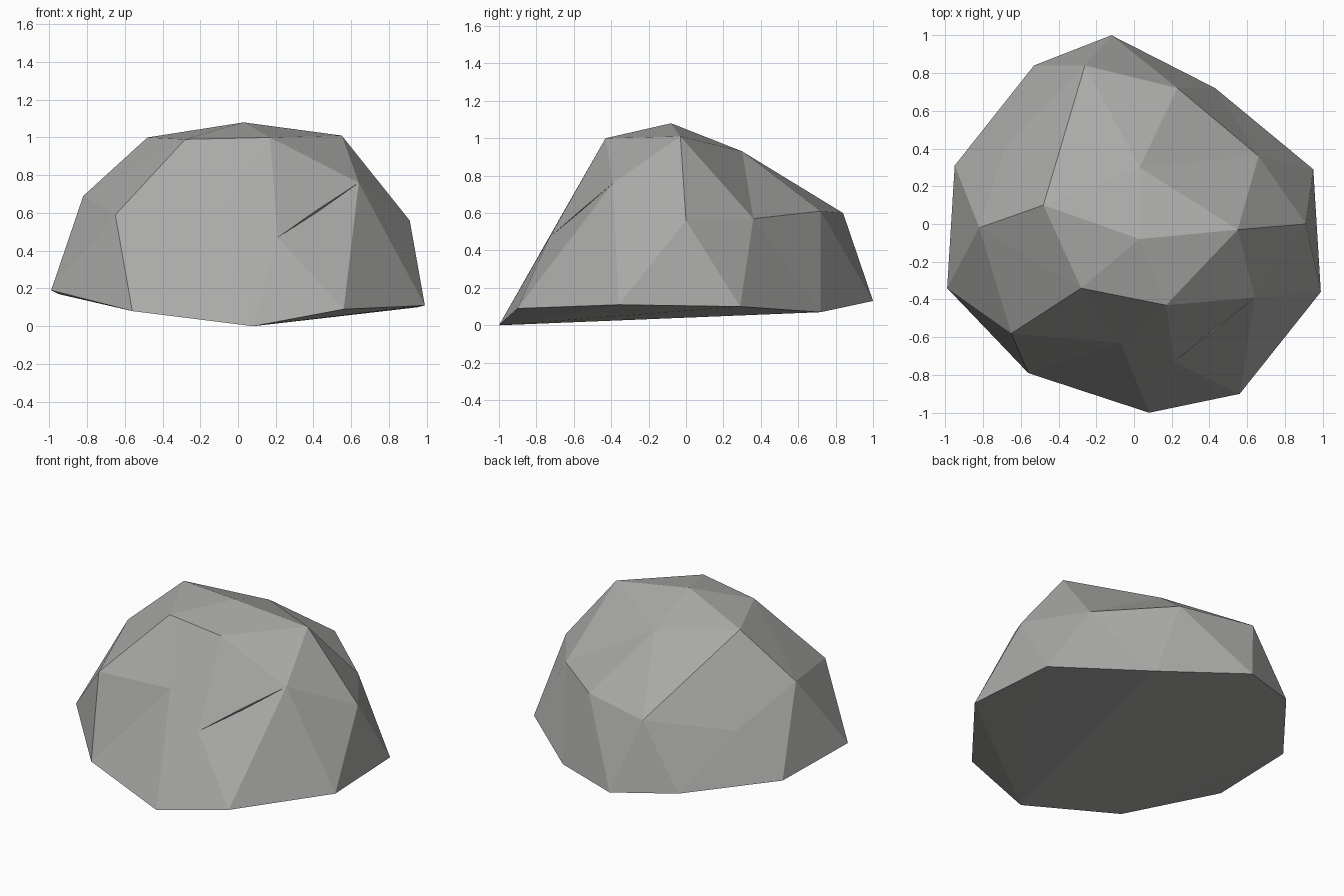
import bpy
import bmesh

default_cube = bpy.data.objects.get("Cube")
if default_cube:
    bpy.data.objects.remove(default_cube, do_unlink=True)


def make_material(name, colour):
    material = bpy.data.materials.new(name)
    material.use_nodes = True
    material.diffuse_color = colour
    shader = material.node_tree.nodes["Principled BSDF"]
    shader.inputs["Base Color"].default_value = colour
    shader.inputs["Roughness"].default_value = 0.9
    return material


# Irregular rings of the rock, each running counter-clockwise seen from above
PEAK = (0.03, -0.08, 1.08)
CROWN = [(-0.48, 0.10, 1.0), (-0.28, -0.34, 0.99), (0.17, -0.43, 1.0),
         (0.55, -0.03, 1.01), (0.03, 0.30, 0.93)]
SHOULDER = [(-0.68, 0.42, 0.48), (-0.82, -0.02, 0.69), (-0.65, -0.58, 0.59),
            (-0.07, -0.63, 0.65), (0.21, -0.73, 0.47), (0.64, -0.39, 0.76),
            (0.91, 0.0, 0.56), (0.66, 0.36, 0.57), (0.23, 0.72, 0.61),
            (-0.26, 0.84, 0.60)]
FOOT = [(-0.95, 0.31, 0.17), (-0.99, -0.34, 0.19), (-0.56, -0.79, 0.08),
        (0.08, -1.0, 0.0), (0.56, -0.90, 0.09), (0.99, -0.36, 0.11),
        (0.95, 0.29, 0.1), (0.43, 0.72, 0.07), (-0.12, 1.0, 0.13),
        (-0.53, 0.84, 0.17)]


def cut_crack(bm, start, end, above, below):
    """Open a hairline notch along the edge shared by two facets."""
    for corners in ((above, start, end), (start, below, end)):
        bm.faces.remove(bm.faces.get(corners))
    middle = (start.co + end.co) / 2
    upper = bm.verts.new(middle.lerp(above.co, 0.01))
    lower = bm.verts.new(middle.lerp(below.co, 0.01))
    deep = bm.verts.new(middle * 0.96)
    for corners in ((above, start, upper, end), (start, below, end, lower),
                    (upper, start, deep), (end, upper, deep),
                    (lower, end, deep), (start, lower, deep)):
        bm.faces.new(corners)


def build_rock(material):
    bm = bmesh.new()
    peak = bm.verts.new(PEAK)
    crown, shoulder, foot = ([bm.verts.new(point) for point in ring]
                             for ring in (CROWN, SHOULDER, FOOT))

    # Cap facets, and the band from the crown down to the shoulder
    for i, here in enumerate(crown):
        following = crown[(i + 1) % len(crown)]
        left, middle, right = (shoulder[(2 * i + step) % len(shoulder)]
                               for step in range(3))
        for corners in ((peak, here, following), (here, left, middle),
                        (here, middle, following), (following, middle, right)):
            bm.faces.new(corners)

    # Staggered band of side facets from the shoulder down to the foot
    for i, low in enumerate(foot):
        after = (i + 1) % len(foot)
        bm.faces.new((shoulder[i], low, shoulder[after]))
        bm.faces.new((shoulder[after], low, foot[after]))

    # Underside, fanned out from the lowest point, with one corner clipped
    bm.faces.new((foot[2], foot[1], foot[0]))
    rim = foot[4:] + [foot[0], foot[2]]
    for here, following in zip(rim, rim[1:]):
        bm.faces.new((foot[3], following, here))

    # Crack across the front
    cut_crack(bm, shoulder[4], shoulder[5], crown[2], foot[4])

    mesh = bpy.data.meshes.new("rock")
    bm.to_mesh(mesh)
    bm.free()
    mesh.materials.append(material)
    rock = bpy.data.objects.new("rock", mesh)
    bpy.context.collection.objects.link(rock)


build_rock(make_material("stone_grey", (0.40, 0.40, 0.39, 1.0)))
